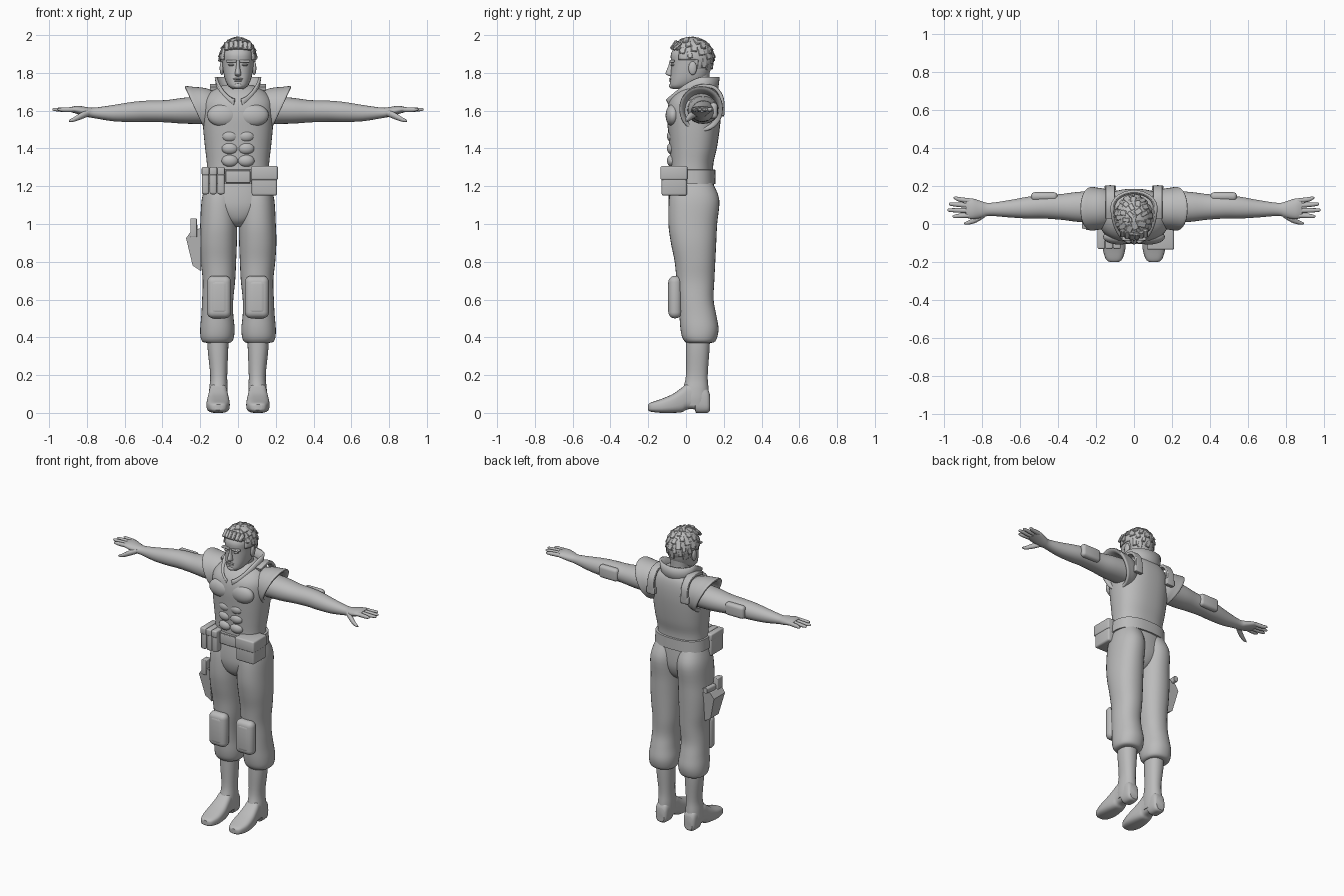
import bpy, bmesh, math, random
from mathutils import Vector, Matrix

if "Cube" in bpy.data.objects:
    bpy.data.objects.remove(bpy.data.objects["Cube"])

random.seed(4)
GREY = bpy.data.materials.new("plain grey")
GREY.diffuse_color = (0.5, 0.5, 0.5, 1)
GREY.use_nodes = True
GREY.node_tree.nodes["Principled BSDF"].inputs["Base Color"].default_value = GREY.diffuse_color


def finish(name, bm, mirror=False, angle=40, solid=0):
    bmesh.ops.recalc_face_normals(bm, faces=bm.faces)
    me = bpy.data.meshes.new(name)
    bm.to_mesh(me)
    bm.free()
    me.materials.append(GREY)
    for p in me.polygons:
        p.use_smooth = True
    me.set_sharp_from_angle(angle=math.radians(angle))
    ob = bpy.data.objects.new(name, me)
    bpy.context.collection.objects.link(ob)
    if solid:
        m = ob.modifiers.new("thickness", 'SOLIDIFY')
        m.thickness, m.offset = solid, 0
    if mirror:
        ob.modifiers.new("mirror", 'MIRROR')
    return ob


# cross-sections: centre, two half axes and squareness
def ring(c, u, v, e=2.2):
    return list(c) + list(u) + list(v) + [e]


def zr(z, x0, x1, y0, y1, e=2.2):
    return ring(((x0+x1)/2, (y0+y1)/2, z), ((x1-x0)/2, 0, 0), (0, (y1-y0)/2, 0), e)


def xr(x, cy, cz, ry, rz, e=2.1):
    return ring((x, cy, cz), (0, ry, 0), (0, 0, rz), e)


def yr(y, cx, rx, z0, z1, e=3.0):
    return ring((cx, y, (z0+z1)/2), (rx, 0, 0), (0, 0, (z1-z0)/2), e)


def loft(name, rings, steps=4, n=32, mirror=False, angle=40, cap=True):
    keys = []
    for i in range(len(rings)-1):
        p = [rings[max(i-1, 0)], rings[i], rings[i+1], rings[min(i+2, len(rings)-1)]]
        for s in range(steps):
            t = s/steps
            keys.append([0.5*(2*b+(c-a)*t+(2*a-5*b+4*c-d)*t*t+(3*b-a-3*c+d)*t**3)
                         for a, b, c, d in zip(*p)])
    keys.append(rings[-1])
    bm = bmesh.new()
    rows = []
    for k in keys:
        c, u, v, e = Vector(k[:3]), Vector(k[3:6]), Vector(k[6:9]), k[9]
        row = []
        for j in range(n):
            a = 2*math.pi*j/n
            ca, sa = math.cos(a), math.sin(a)
            row.append(bm.verts.new(c + u*math.copysign(abs(ca)**(2/e), ca)
                                    + v*math.copysign(abs(sa)**(2/e), sa)))
        rows.append(row)
    for r, q in zip(rows, rows[1:]):
        for j in range(n):
            bm.faces.new((r[j], r[(j+1) % n], q[(j+1) % n], q[j]))
    if cap:
        bm.faces.new(rows[0])
        bm.faces.new(rows[-1])
    return finish(name, bm, mirror, angle)


def box(name, loc, size, bevel=0.01, rot=None, mirror=False, seg=3):
    bm = bmesh.new()
    bmesh.ops.create_cube(bm, size=1, matrix=Matrix.Diagonal((*size, 1)))
    if bevel:
        bmesh.ops.bevel(bm, geom=bm.edges[:], offset=bevel, segments=seg, profile=0.5, affect='EDGES')
    bm.transform(Matrix.Translation(loc) @ (rot.to_matrix().to_4x4() if rot else Matrix()))
    return finish(name, bm, mirror)


def blob(name, loc, r, mirror=False):
    bm = bmesh.new()
    bmesh.ops.create_uvsphere(bm, u_segments=24, v_segments=14, radius=1,
                              matrix=Matrix.Translation(loc) @ Matrix.Diagonal((*r, 1)))
    return finish(name, bm, mirror)


# torso and its muscles
loft("torso", [zr(z, -w, w, a, b, 2.4) for z, w, a, b in (
    (1.24, .163, -.083, .143), (1.32, .165, -.083, .145), (1.40, .174, -.088, .163),
    (1.50, .184, -.096, .178), (1.58, .188, -.1, .185), (1.65, .182, -.088, .183),
    (1.70, .145, -.05, .17), (1.735, .08, 0, .14))], n=48)
blob("chest_muscle", (.078, -.068, 1.575), (.085, .04, .06), True)
for z in (1.335, 1.40, 1.465):
    blob("stomach_muscle", (.042, -.072, z), (.045, .029, .033), True)

# hips and trousers
loft("hips", [zr(z, -w, w, a, b) for z, w, a, b in (
    (1.25, .163, -.083, .145), (1.15, .18, -.092, .15), (1.08, .17, -.09, .145),
    (1.02, .09, -.07, .12), (.985, .03, -.03, .08))])
loft("trouser_leg", [zr(*k) for k in (
    (1.22, .012, .168, -.07, .14), (1.13, .005, .192, -.09, .176), (1.0, .004, .2, -.093, .165),
    (.9, .006, .203, -.08, .16), (.8, .01, .197, -.06, .155), (.7, .015, .187, -.05, .15),
    (.6, .025, .19, -.04, .146), (.52, .025, .194, -.035, .16), (.45, .018, .2, -.03, .172),
    (.40, .022, .198, -.02, .165), (.375, .035, .185, -.003, .15), (.37, .06, .15, .01, .12))],
    mirror=True)
box("knee_pad", (.1, -.058, .613), (.128, .07, .225), .033, mirror=True, seg=5)
box("knee_pad_plate", (.1, -.066, .613), (.1, .06, .19), .028, mirror=True, seg=5)

# boots
loft("boot_shaft", [zr(*k) for k in (
    (.40, .05, .162, 0, .127), (.33, .052, .16, 0, .124), (.2, .057, .147, 0, .115),
    (.13, .055, .152, -.015, .119), (.08, .056, .154, -.025, .122), (.04, .06, .15, -.02, .12))],
    mirror=True)
loft("boot_foot", [yr(y, .105, w, a, b) for y, w, a, b in (
    (-.2, .022, .014, .045), (-.185, .043, .006, .055), (-.13, .06, 0, .074), (-.07, .06, 0, .1),
    (-.02, .053, .004, .135), (.005, .049, .018, .155), (.045, .046, .018, .16),
    (.055, .046, 0, .16), (.11, .042, 0, .13), (.126, .03, .01, .1))], mirror=True)

# arms, hands and elbow pads
loft("arm", [xr(*k) for k in (
    (.13, .09, 1.605, .085, .075), (.28, .09, 1.6, .08, .069), (.38, .09, 1.597, .068, .059),
    (.48, .09, 1.597, .061, .056), (.56, .086, 1.593, .057, .053), (.66, .08, 1.587, .045, .043),
    (.76, .077, 1.588, .034, .028), (.80, .076, 1.593, .043, .026), (.85, .08, 1.604, .054, .022),
    (.885, .084, 1.606, .05, .013))], mirror=True)
for y0, y1, tip in ((.045, .04, .955), (.07, .073, .982), (.097, .105, .975), (.122, .137, .95)):
    loft("finger", [xr(.86, y0, 1.606, .013, .013), xr(.92, (y0+y1)/2, 1.605, .012, .012),
                    xr(tip-.01, y1, 1.606, .009, .008), xr(tip, y1, 1.606, .003, .003)],
         n=12, mirror=True)
loft("thumb", [xr(.785, .055, 1.59, .02, .018), xr(.83, .025, 1.572, .017, .018),
               xr(.87, .008, 1.553, .011, .012), xr(.895, .003, 1.546, .004, .005)],
     n=14, mirror=True)
box("elbow_pad", (.472, .145, 1.6), (.14, .045, .085), .02, mirror=True, seg=4)

# flared shoulder caps, open towards the arm
pad = []
for x, z, r, tilt in ((.10, 1.615, .085, .01), (.15, 1.612, .108, .025), (.195, 1.61, .116, .04),
                      (.222, 1.61, .12, .053), (.228, 1.61, .112, .053), (.215, 1.608, .096, .045),
                      (.16, 1.605, .085, .03)):
    pad.append(ring((x, .08, z), (0, r*.96, 0), (tilt, 0, r), 2.1))
loft("shoulder_cap", pad, n=40, mirror=True, steps=3)

# shoulder straps on the back
strap = [(.03, 1.715), (.09, 1.732), (.15, 1.722), (.185, 1.68), (.194, 1.63), (.19, 1.57)]
rs = []
for i, (y, z) in enumerate(strap):
    a, b = strap[max(i-1, 0)], strap[min(i+1, 5)]
    t = Vector((0, b[0]-a[0], b[1]-a[1])).normalized()
    rs.append(ring((.125, y, z), (.024, 0, 0), (0, -t.z*.01, t.y*.01), 6))
loft("shoulder_strap", rs, n=24, mirror=True)
box("strap_buckle", (.125, .19, 1.595), (.06, .025, .045), .005, mirror=True)

# belt, buckle and pouches
loft("belt", [zr(z, -w, w, -.06-w*.21, .12+w*.2, 2.5) for z, w in (
    (1.212, .165), (1.213, .18), (1.287, .176), (1.288, .16))], steps=1, n=48)
box("belt_buckle", (0, -.095, 1.25), (.13, .02, .065), .005)
box("large_pouch", (.14, -.062, 1.225), (.135, .135, .15), .012)
box("large_pouch_flap", (.14, -.064, 1.27), (.143, .143, .075), .01)
for x in (-.172, -.131, -.09):
    box("small_pouch", (x, -.062, 1.23), (.038, .13, .145), .01)
    box("small_pouch_flap", (x, -.064, 1.28), (.04, .134, .045), .008)

# holster with a sidearm on the outer thigh
bm = bmesh.new()
prof = [(-.195, .98), (-.25, .96), (-.275, .925), (-.24, .78), (-.195, .75)]
ends = [[bm.verts.new((x, y + (.98-z)*s, z)) for x, z in prof] for y, s in ((-.03, .12), (.1, -.1))]
for i in range(5):
    bm.faces.new((ends[0][i], ends[0][i-1], ends[1][i-1], ends[1][i]))
bm.faces.new(ends[0])
bm.faces.new(ends[1])
finish("holster", bm, angle=25)
box("sidearm_body", (-.235, -.005, .98), (.035, .055, .1), .005)
loft("sidearm_grip", [yr(.03, -.23, .016, .95, .995), yr(.125, -.23, .016, .965, 1.0)], n=16)
box("holster_strap", (-.2, .035, .95), (.03, .1, .05), .006)

# neck and head
loft("neck", [zr(1.66, -.075, .075, -.01, .15), zr(1.73, -.058, .058, .0, .125),
              zr(1.80, -.06, .06, .0, .125)])
loft("head", [zr(z, -w, w, a, b, 2.3) for z, w, a, b in (
    (1.714, .028, -.07, -.01), (1.73, .05, -.084, .04), (1.76, .067, -.084, .1),
    (1.80, .077, -.08, .125), (1.85, .083, -.078, .138), (1.90, .084, -.08, .138),
    (1.94, .07, -.055, .12), (1.965, .045, -.03, .09), (1.975, .02, 0, .06))], n=40)
loft("nose", [zr(1.865, -.01, .01, -.086, -.05), zr(1.835, -.01, .01, -.094, -.05),
              zr(1.80, -.016, .016, -.108, -.05), zr(1.788, -.017, .017, -.1, -.05),
              zr(1.782, -.01, .01, -.085, -.05)], n=16)
box("brow", (.036, -.074, 1.862), (.056, .026, .014), .005, mirror=True)
blob("eye", (.036, -.07, 1.842), (.016, .012, .006), True)
blob("upper_lip", (0, -.08, 1.768), (.026, .011, .005))
blob("lower_lip", (0, -.08, 1.758), (.022, .01, .005))
blob("chin", (0, -.072, 1.732), (.026, .018, .016))
blob("ear", (.086, .035, 1.825), (.011, .022, .036), True)

# hair: cap trimmed at the hairline, covered in flat locks
C, R = Vector((0, .03, 1.88)), Vector((.094, .115, .105))


def hairline(y):
    return 1.925 if y < -.03 else 1.865 if y < .065 else 1.79


bm = bmesh.new()
bmesh.ops.create_uvsphere(bm, u_segments=40, v_segments=28, radius=1,
                          matrix=Matrix.Translation(C) @ Matrix.Diagonal((*R, 1)))
bmesh.ops.delete(bm, geom=[f for f in bm.faces
                           if f.calc_center_median().z < hairline(f.calc_center_median().y)],
                 context='FACES')
finish("hair_cap", bm, solid=.008)
for i in range(60):
    t = i*2.39996
    h = 1 - i/60*1.5
    d = Vector((math.sqrt(1-h*h)*math.cos(t), math.sqrt(1-h*h)*math.sin(t), h))
    p = C + Vector((d.x*R.x, d.y*R.y, d.z*R.z))
    if p.z < hairline(p.y) + .012:
        continue
    nrm = Vector((d.x/R.x, d.y/R.y, d.z/R.z + 2)).normalized()
    q = nrm.to_track_quat('Z', 'Y') @ Matrix.Rotation(random.uniform(-.3, .3), 3, 'Z').to_quaternion()
    box("hair_lock", p, (random.uniform(.022, .036), random.uniform(.035, .055), .012), .003, q, seg=1)
for x in (-.06, -.036, -.012, .014, .038, .06):
    q = Matrix.Rotation(random.uniform(.7, 1.0), 3, 'X').to_quaternion()
    box("fringe_lock", (x, -.068 + abs(x)*.35, 1.95 - abs(x)*.15), (.026, .055, .018), .005, q, seg=1)

# open collar dropping to a point at the front
bm = bmesh.new()
rows = []
for i in range(49):
    a = math.radians(-170 + 340*i/48)
    s = max(0, -math.cos(a))
    top = 1.778 - .12*s**1.5
    row = []
    for k, f in enumerate((.94, 1.0, 1.08)):
        ry = .08 if math.cos(a) > 0 else .175
        row.append(bm.verts.new((.108*f*math.sin(a), .085 + ry*math.cos(a)*f,
                                 top - (.105 - .05*s)*(1-k/2))))
    rows.append(row)
for r, q in zip(rows, rows[1:]):
    for k in range(2):
        bm.faces.new((r[k], r[k+1], q[k+1], q[k]))
finish("collar", bm, solid=.014)
